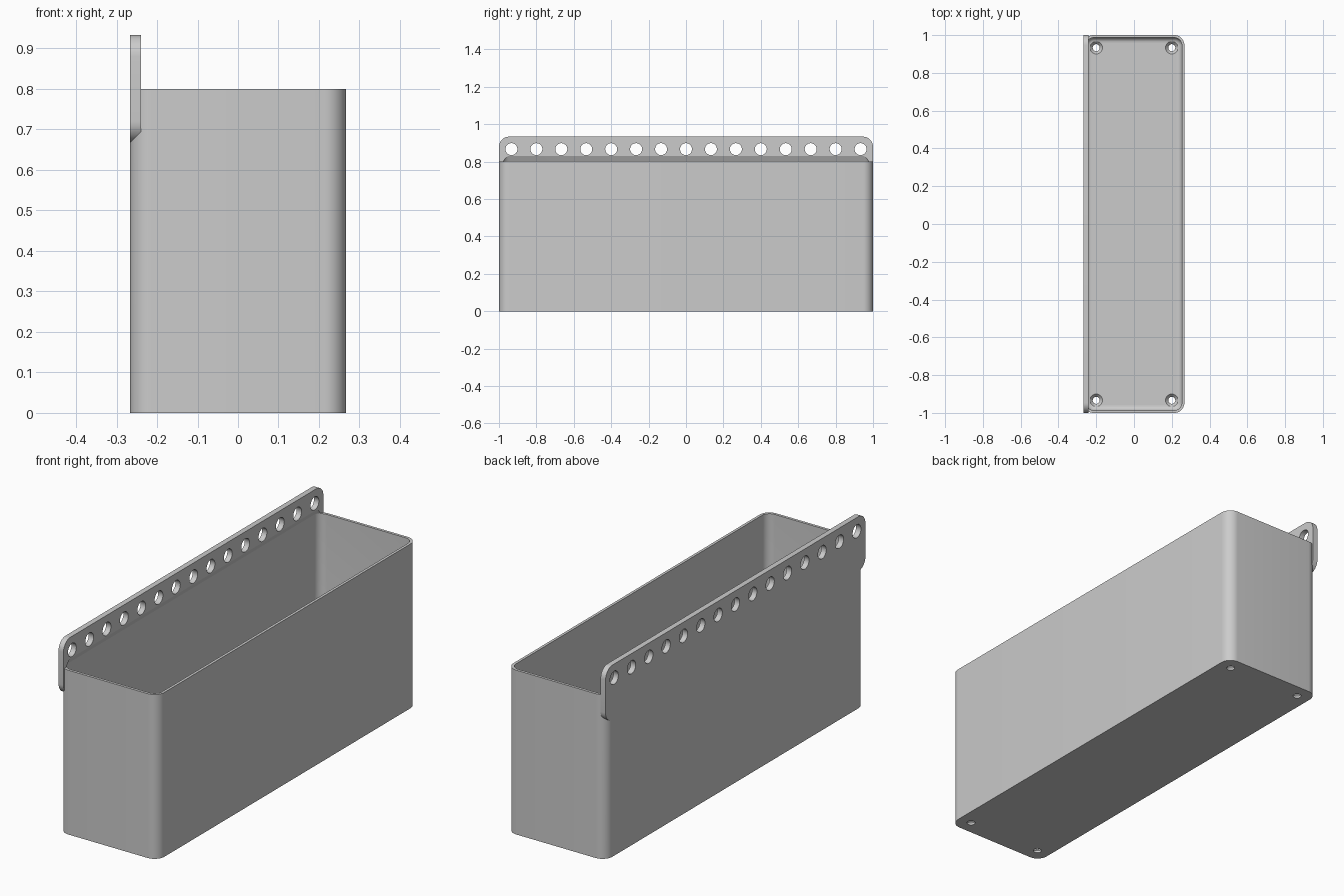
import bpy, bmesh
from math import sin, cos, pi
from mathutils import Matrix, Vector

cube = bpy.data.objects.get("Cube")
if cube:
    bpy.data.objects.remove(cube, do_unlink=True)

MM = 2 / 150                      # the tray is laid out on a millimetre module
HX, HY, H, R = 20 * MM, 75 * MM, 60 * MM, 4 * MM
WALL, FLOOR, PLATE, COVE = MM, 2 * MM, 2 * MM, 2 * MM
UP_TO_X = Matrix(((0, 0, 1, 0), (1, 0, 0, 0), (0, 1, 0, 0), (0, 0, 0, 1)))


def ring(hx, hy, r, z, steps):
    """Rounded rectangle; a circle when hx = hy = r."""
    pts = []
    for i, (sx, sy) in enumerate(((1, 1), (-1, 1), (-1, -1), (1, -1))):
        for k in range(steps + 1):
            a = (i + k / steps) * pi / 2
            pts.append(Vector((sx * (hx - r) + r * cos(a), sy * (hy - r) + r * sin(a), z)))
    return pts


def loft(bm, sections, matrix=Matrix(), steps=10):
    """Closed solid through rounded rectangles given as (hx, hy, r, z)."""
    rings = [[bm.verts.new(matrix @ p) for p in ring(*s, steps)] for s in sections]
    n = len(rings[0])
    for low, high in zip(rings, rings[1:]):
        for i in range(n):
            j = (i + 1) % n
            bm.faces.new((low[i], low[j], high[j], high[i]))
    bm.faces.new(rings[0][::-1])
    bm.faces.new(rings[-1])


def finish(name, bm):
    bmesh.ops.remove_doubles(bm, verts=bm.verts, dist=1e-5)
    bmesh.ops.recalc_face_normals(bm, faces=bm.faces)
    mesh = bpy.data.meshes.new(name)
    bm.to_mesh(mesh)
    bm.free()
    obj = bpy.data.objects.new(name, mesh)
    bpy.context.collection.objects.link(obj)
    return obj


def inset(d, z):
    return (HX - d, HY - d, R - d, z)


# Outer shell
bm = bmesh.new()
loft(bm, [inset(0, 0), inset(0, H)])
tray = finish("storage_tray", bm)

# Mounting strip with rounded corners, flush with the back wall
bm = bmesh.new()
loft(bm, [(HY, 10 * MM, R, -HX), (HY, 10 * MM, R, -HX + PLATE)],
     Matrix.Translation((0, 0, H)) @ UP_TO_X)
strip = finish("mounting_strip", bm)

# Cavity: coved floor, straight walls, tapered top under the strip
bm = bmesh.new()
sections = []
for k in range(7):
    a = k / 6 * pi / 2
    sections.append(inset(WALL + COVE * (1 - sin(a)), FLOOR + COVE * (1 - cos(a))))
top = H + 0.2 * MM
sections += [inset(WALL, top), inset(WALL + 1.25 * MM, top + 2.5 * MM)]
loft(bm, sections)
cavity = finish("cavity_cutter", bm)

# Row of holes in the strip and countersunk holes in the floor
bm = bmesh.new()
r = 2.4 * MM
for i in range(-7, 8):
    loft(bm, [(r, r, r, -HX - MM), (r, r, r, -HX + PLATE + MM)],
         Matrix.Translation((0, i * 10 * MM, 65 * MM)) @ UP_TO_X, steps=8)
small, large = 1.4 * MM, 2.5 * MM
for sx in (-1, 1):
    for sy in (-1, 1):
        profile = [(small, -MM), (small, 0.8 * MM), (large, FLOOR), (large, FLOOR + 2 * MM)]
        loft(bm, [(q, q, q, z) for q, z in profile],
             Matrix.Translation((sx * 15 * MM, sy * 70 * MM, 0)), steps=8)
holes = finish("hole_cutter", bm)

# Combine into one solid
for other, operation in ((strip, 'UNION'), (cavity, 'DIFFERENCE'), (holes, 'DIFFERENCE')):
    mod = tray.modifiers.new(other.name, 'BOOLEAN')
    mod.object, mod.operation, mod.solver = other, operation, 'EXACT'
    other.hide_render = True
bpy.context.view_layer.update()
solid = bpy.data.meshes.new_from_object(tray.evaluated_get(bpy.context.evaluated_depsgraph_get()))
tray.modifiers.clear()
tray.data = solid
for other in (strip, cavity, holes):
    bpy.data.objects.remove(other, do_unlink=True)

# Plain grey plastic
mat = bpy.data.materials.new("grey_plastic")
mat.use_nodes = True
grey = (0.6, 0.6, 0.6, 1)
mat.diffuse_color = grey
mat.node_tree.nodes["Principled BSDF"].inputs["Base Color"].default_value = grey
solid.materials.clear()
solid.materials.append(mat)

bpy.ops.object.select_all(action='DESELECT')
tray.select_set(True)
bpy.context.view_layer.objects.active = tray
bpy.ops.object.shade_smooth_by_angle(angle=pi / 7)
